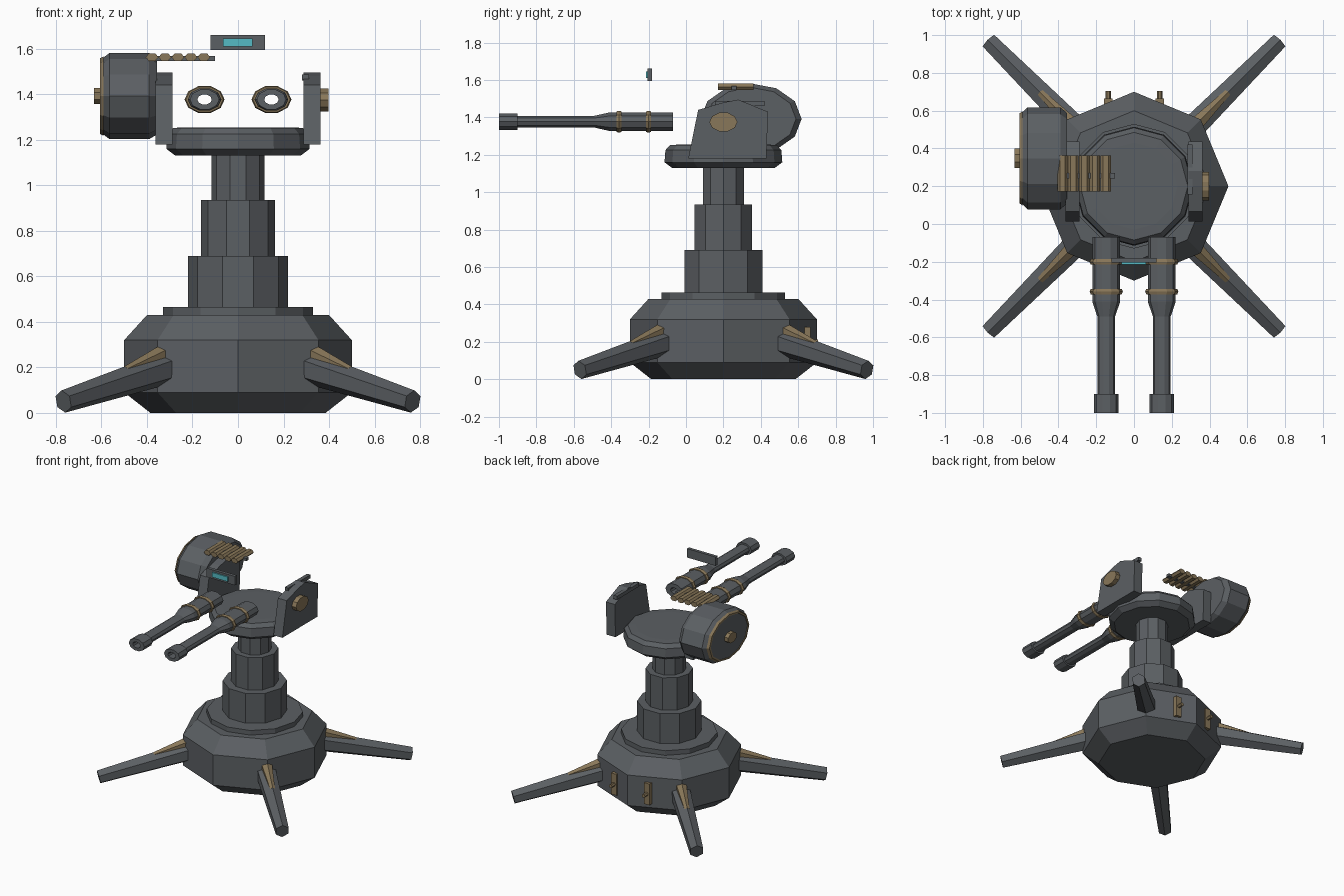
import bpy, bmesh, math
from mathutils import Vector

if "Cube" in bpy.data.objects:
    bpy.data.objects.remove(bpy.data.objects["Cube"])

def material(name, rgb):
    m = bpy.data.materials.new(name)
    m.diffuse_color = (*rgb, 1)
    m.use_nodes = True
    m.node_tree.nodes["Principled BSDF"].inputs["Base Color"].default_value = m.diffuse_color
    return m

STEEL = material("gunmetal", (0.105, 0.115, 0.125))
BRASS = material("dull_brass", (0.25, 0.185, 0.10))
GLASS = material("cyan_glass", (0.09, 0.50, 0.56))
CY = 0.2        # y of the pedestal axis
SQUASH = 0.7    # height ratio of the horizontal round parts

def finish(bm, name, mat):
    bmesh.ops.recalc_face_normals(bm, faces=bm.faces)
    me = bpy.data.meshes.new(name)
    bm.to_mesh(me)
    bm.free()
    ob = bpy.data.objects.new(name, me)
    ob.data.materials.append(mat)
    bpy.context.collection.objects.link(ob)
    return ob

def lathe(name, profile, n, mat, axis='Z', loc=(0, 0, 0), squash=SQUASH, closed=False, turn=0.0):
    """Spin (radius, distance) points about an axis; closed makes a tube."""
    bm = bmesh.new()
    rings = []
    for r, t in profile:
        ring = []
        for i in range(n):
            a = 2 * math.pi * i / n + turn
            c, s = r * math.cos(a), r * math.sin(a)
            p = {'X': (t, c, s * squash), 'Y': (c, t, s * squash), 'Z': (c, s, t)}[axis]
            ring.append(bm.verts.new(Vector(p) + Vector(loc)))
        rings.append(ring)
    pairs = list(zip(rings, rings[1:]))
    if closed:
        pairs.append((rings[-1], rings[0]))
    else:
        bm.faces.new(rings[0])
        bm.faces.new(rings[-1])
    for lo, hi in pairs:
        for i in range(n):
            j = (i + 1) % n
            bm.faces.new((lo[i], lo[j], hi[j], hi[i]))
    return finish(bm, name, mat)

def box(name, lo, hi, mat):
    bm = bmesh.new()
    bmesh.ops.create_cube(bm, size=1)
    for v in bm.verts:
        v.co = [(l + h) / 2 + c * (h - l) for l, h, c in zip(lo, hi, v.co)]
    return finish(bm, name, mat)

def plate(name, outline, x0, x1, mat):
    """Extrude a y-z outline along x."""
    bm = bmesh.new()
    f = bm.faces.new([bm.verts.new((x0, y, z)) for y, z in outline])
    ext = bmesh.ops.extrude_face_region(bm, geom=[f])["geom"]
    bmesh.ops.translate(bm, vec=(x1 - x0, 0, 0), verts=[v for v in ext if isinstance(v, bmesh.types.BMVert)])
    return finish(bm, name, mat)

def strut(name, a, b, ra, rb, n, mat):
    """Tapered rod between two points."""
    a, b = Vector(a), Vector(b)
    d = (b - a).normalized()
    side = d.cross(Vector((0, 0, 1))).normalized()
    up = side.cross(d)
    bm = bmesh.new()
    ends = []
    for p, r in ((a, ra), (b, rb)):
        ends.append([bm.verts.new(p + r * (math.cos(k) * up + math.sin(k) * side))
                     for k in (2 * math.pi * i / n for i in range(n))])
        bm.faces.new(ends[-1])
    for i in range(n):
        j = (i + 1) % n
        bm.faces.new((ends[0][i], ends[0][j], ends[1][j], ends[1][i]))
    return finish(bm, name, mat)

# Pedestal: octagonal base, collar, three telescoping stages, turntable
axis_loc = (0, CY, 0)
lathe("base", [(0.385, 0), (0.5, 0.09), (0.5, 0.32), (0.4, 0.43)], 8, STEEL, loc=axis_loc)
lathe("base_collar", [(0.33, 0.42), (0.33, 0.465)], 12, STEEL, loc=axis_loc)
for k, (r, z0, z1) in enumerate([(0.22, 0.46, 0.69), (0.162, 0.68, 0.935), (0.116, 0.93, 1.14)]):
    lathe(f"column_stage_{k + 1}", [(r, z0), (r, z1)], 10, STEEL, loc=axis_loc)
lathe("turntable", [(0.275, 1.13), (0.315, 1.16), (0.31, 1.225), (0.285, 1.252), (0.23, 1.255)],
      12, STEEL, loc=axis_loc)

# Splayed legs with brass braces on top
for k in range(4):
    a = math.radians(45 + 90 * k)
    def at(r, z):
        return (r * math.cos(a), CY + r * math.sin(a), z)
    strut(f"leg_{k + 1}", at(0.40, 0.208), at(1.085, 0.05), 0.075, 0.05, 6, STEEL)
    strut(f"leg_brace_{k + 1}", at(0.45, 0.265), at(0.70, 0.185), 0.043, 0.02, 6, BRASS)

# Latches on the rear of the base
for s in (-1, 1):
    x = 0.137 * s
    box("rear_latch", (x - 0.023, 0.61, 0.12), (x + 0.023, 0.665, 0.28), BRASS)
    lathe("latch_knob", [(0.014, 0.66), (0.014, 0.705)], 6, BRASS, 'Y', (x, 0, 0.2), 1)

# Yoke side plates
outline = [(0.012, 1.18), (0.43, 1.18), (0.44, 1.425), (0.28, 1.495), (0.06, 1.45)]
outline = [(0.012, 1.18), (0.43, 1.18), (0.438, 1.43), (0.28, 1.495), (0.20, 1.48), (0.065, 1.44)]
for side, s in (("left", -1), ("right", 1)):
    plate(f"yoke_plate_{side}", outline, 0.288 * s, 0.362 * s, STEEL)
lathe("pivot_bolt", [(0.075, 0.355), (0.075, 0.397)], 10, BRASS, 'X', (0, CY, 1.375))
box("yoke_handle", (0.282, 0.155, 1.46), (0.311, 0.42, 1.487), STEEL)

# Ammunition drum with rim ring and hub
drum_loc = (0, 0.348, 1.392)
lathe("drum", [(0.23, -0.602), (0.27, -0.565), (0.27, -0.39), (0.24, -0.355)], 12, STEEL, 'X', drum_loc)
lathe("drum_rim", [(0.222, -0.595), (0.222, -0.606), (0.238, -0.606), (0.25, -0.59)],
      12, BRASS, 'X', drum_loc, closed=True)
lathe("drum_hub", [(0.055, -0.632), (0.055, -0.59)], 8, BRASS, 'X', drum_loc, turn=math.pi / 8)

# Cartridge belt
for k in range(5):
    lathe(f"cartridge_{k + 1}", [(0.028, 0.172), (0.028, 0.362)], 6, BRASS, 'Y',
          (-0.378 + 0.057 * k, 0, 1.563))
box("belt_link", (-0.395, 0.242, 1.547), (-0.10, 0.27, 1.568), STEEL)

# Twin hollow barrels with brass bands
for side, s in (("left", -1), ("right", 1)):
    loc = (0.147 * s, 0, 1.377)
    lathe(f"barrel_{side}",
          [(0.074, -0.07), (0.074, -0.41), (0.047, -0.49), (0.047, -0.90), (0.065, -0.90),
           (0.065, -1.0), (0.032, -1.0), (0.032, -0.07)], 10, STEEL, 'Y', loc, closed=True)
    for y in (-0.20, -0.358):
        lathe(f"barrel_band_{side}", [(0.07, y - 0.014), (0.082, y - 0.014), (0.088, y),
                                      (0.082, y + 0.014), (0.07, y + 0.014)],
              10, BRASS, 'Y', loc, closed=True)

# Sight
box("sight_frame", (-0.12, -0.205, 1.594), (0.118, -0.181, 1.661), STEEL)
box("sight_lens", (-0.066, -0.214, 1.61), (0.064, -0.205, 1.645), GLASS)
